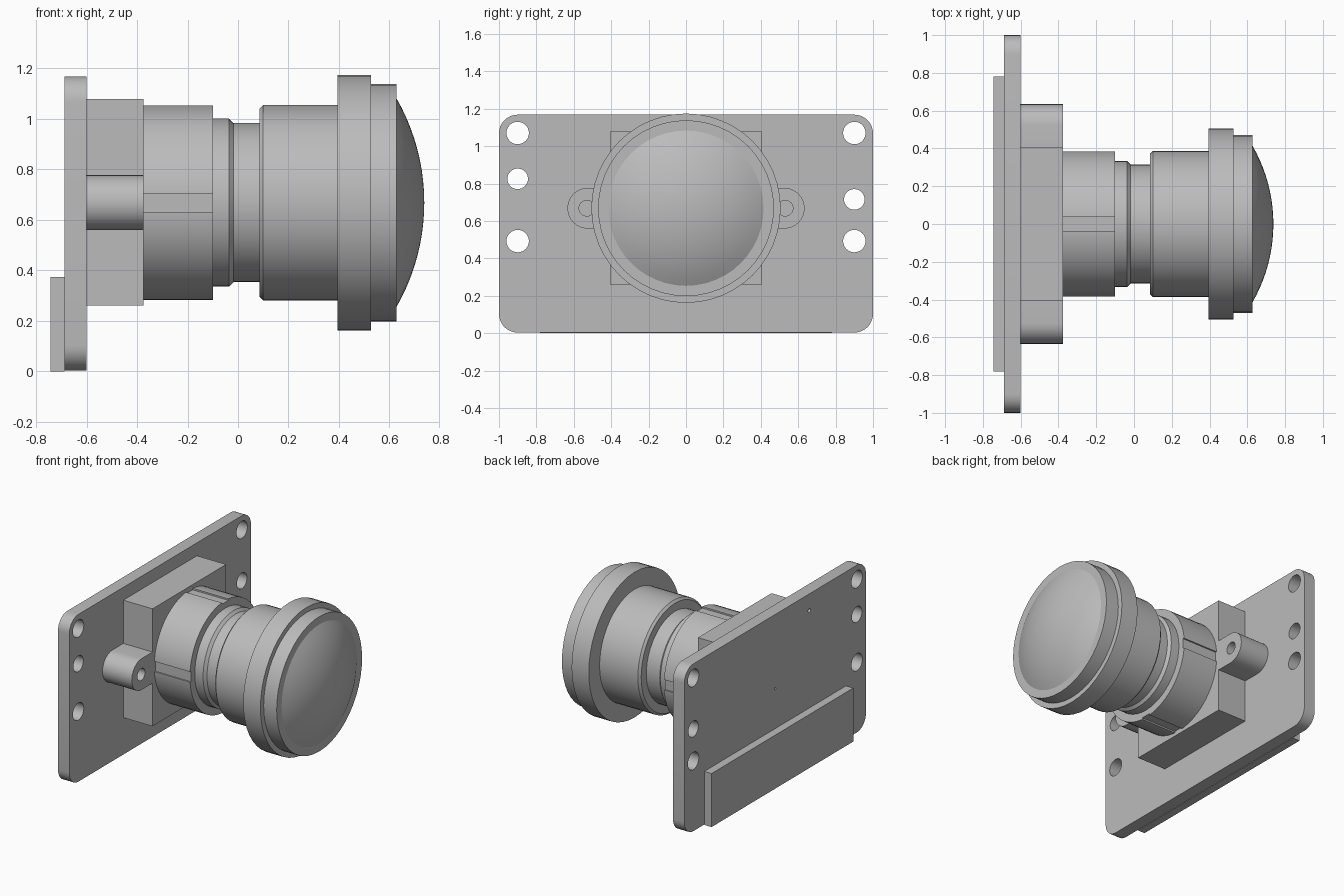
import bpy, bmesh, math
from mathutils import Matrix

if "Cube" in bpy.data.objects:
    bpy.data.objects.remove(bpy.data.objects["Cube"])

AXIS_Z = 0.668  # height of the lens axis

grey = bpy.data.materials.new("grey")
grey.diffuse_color = (0.5, 0.5, 0.5, 1)
grey.use_nodes = True
grey.node_tree.nodes["Principled BSDF"].inputs["Base Color"].default_value = grey.diffuse_color


def finish(bm, name):
    bmesh.ops.recalc_face_normals(bm, faces=bm.faces)
    me = bpy.data.meshes.new(name)
    bm.to_mesh(me)
    bm.free()
    me.materials.append(grey)
    ob = bpy.data.objects.new(name, me)
    bpy.context.collection.objects.link(ob)
    return ob


def prism(name, outline, x0, x1):
    """Extrude a (y, z) outline along x."""
    bm = bmesh.new()
    face = bm.faces.new([bm.verts.new((x0, y, z)) for y, z in outline])
    ext = bmesh.ops.extrude_face_region(bm, geom=[face])
    bmesh.ops.translate(bm, vec=(x1 - x0, 0, 0),
                        verts=[v for v in ext["geom"] if isinstance(v, bmesh.types.BMVert)])
    return finish(bm, name)


def arc(cy, cz, r, a0, a1, n):
    return [(cy + r * math.cos(math.radians(a0 + (a1 - a0) * i / n)),
             cz + r * math.sin(math.radians(a0 + (a1 - a0) * i / n))) for i in range(n + 1)]


def circle(cy, cz, r, n=32):
    return arc(cy, cz, r, 0, 360, n)[:-1]


def rect(y0, y1, z0, z1):
    return [(y0, z0), (y1, z0), (y1, z1), (y0, z1)]


def lathe(name, profile, n=48):
    """Spin an (x, r) profile around the lens axis; ends lie on the axis."""
    bm = bmesh.new()
    vs = [bm.verts.new((x, 0, r)) for x, r in profile]
    es = [bm.edges.new(p) for p in zip(vs, vs[1:])]
    bmesh.ops.spin(bm, geom=vs + es, cent=(0, 0, 0), axis=(1, 0, 0),
                   angle=2 * math.pi, steps=n, use_merge=True)
    bmesh.ops.remove_doubles(bm, verts=bm.verts, dist=1e-5)
    bmesh.ops.translate(bm, verts=bm.verts, vec=(0, 0, AXIS_Z))
    return finish(bm, name)


def cut(ob, cutters):
    for c in cutters:
        mod = ob.modifiers.new("cut", "BOOLEAN")
        mod.operation, mod.solver, mod.object = "DIFFERENCE", "EXACT", c
        bpy.context.view_layer.objects.active = ob
        bpy.ops.object.modifier_apply(modifier=mod.name)
        bpy.data.objects.remove(c)


def smooth(ob, angle=33):
    bpy.ops.object.select_all(action="DESELECT")
    ob.select_set(True)
    bpy.context.view_layer.objects.active = ob
    bpy.ops.object.shade_smooth_by_angle(angle=math.radians(angle))


# Circuit board with rounded corners, mounting holes and two pin holes
R = 0.1
outline = (arc(1 - R, 1.168 - R, R, 0, 90, 8) + arc(-1 + R, 1.168 - R, R, 90, 180, 8)
           + arc(-1 + R, 0.003 + R, R, 180, 270, 8) + arc(1 - R, 0.003 + R, R, 270, 360, 8))
board = prism("circuit_board", outline, -0.687, -0.6)
holes = [(s * 0.9, z, 0.06) for s in (-1, 1) for z in (1.07, 0.492)]
holes += [(-0.9, 0.825, 0.055), (0.9, 0.715, 0.055)]
cutters = [prism("hole_cutter", circle(y, z, r), -0.8, -0.5) for y, z, r in holes]
cutters += [prism("pin_cutter", circle(y, z, r, 12), -0.8, -0.64)
            for y, z, r in ((0, 0.65, 0.008), (-0.376, 1.053, 0.015))]
cut(board, cutters)
smooth(board)

# Connector strip on the back of the board
prism("connector_strip", rect(-0.78, 0.78, 0, 0.373), -0.743, -0.687)

# Square lens mount with screw ears on both sides
prism("lens_mount", rect(-0.405, 0.405, 0.26, 1.078), -0.6, -0.375)
for side, name in ((1, "left_ear"), (-1, "right_ear")):
    ear_outline = [(side * y, z) for y, z in
                   [(0.405, 0.56)] + arc(0.525, AXIS_Z, 0.109, -90, 90, 16) + [(0.405, 0.777)]]
    ear = prism(name, ear_outline, -0.6, -0.375)
    cut(ear, [prism("screw_cutter", circle(side * 0.53, AXIS_Z, 0.042, 24), -0.598, -0.3)])
    smooth(ear)

# Rear barrel with four shallow grip slots
barrel = lathe("rear_barrel", [(-0.375, 0), (-0.375, 0.387), (-0.1, 0.387), (-0.1, 0)])
slots = []
for k in range(4):
    c = prism("slot_cutter", rect(-0.036, 0.036, 0.374, 0.45), -0.4, -0.05)
    c.data.transform(Matrix.Translation((0, 0, AXIS_Z)) @ Matrix.Rotation(k * math.pi / 2, 4, "X"))
    slots.append(c)
cut(barrel, slots)
smooth(barrel)

# Neck, front barrel and rim
smooth(lathe("lens_body", [
    (-0.1, 0), (-0.1, 0.333), (-0.036, 0.333), (-0.018, 0.315), (0.085, 0.315),
    (0.085, 0.372), (0.1, 0.387), (0.395, 0.387), (0.395, 0.506), (0.527, 0.506),
    (0.527, 0.47), (0.627, 0.47), (0.627, 0)]))

# Domed front glass
rad, x_tip = 0.831, 0.738
edge = math.asin(0.415 / rad)
dome = [(x_tip - rad + rad * math.cos(edge * i / 10), rad * math.sin(edge * i / 10))
        for i in range(10, -1, -1)]
smooth(lathe("front_glass", [(0.627, 0)] + dome), 25)
